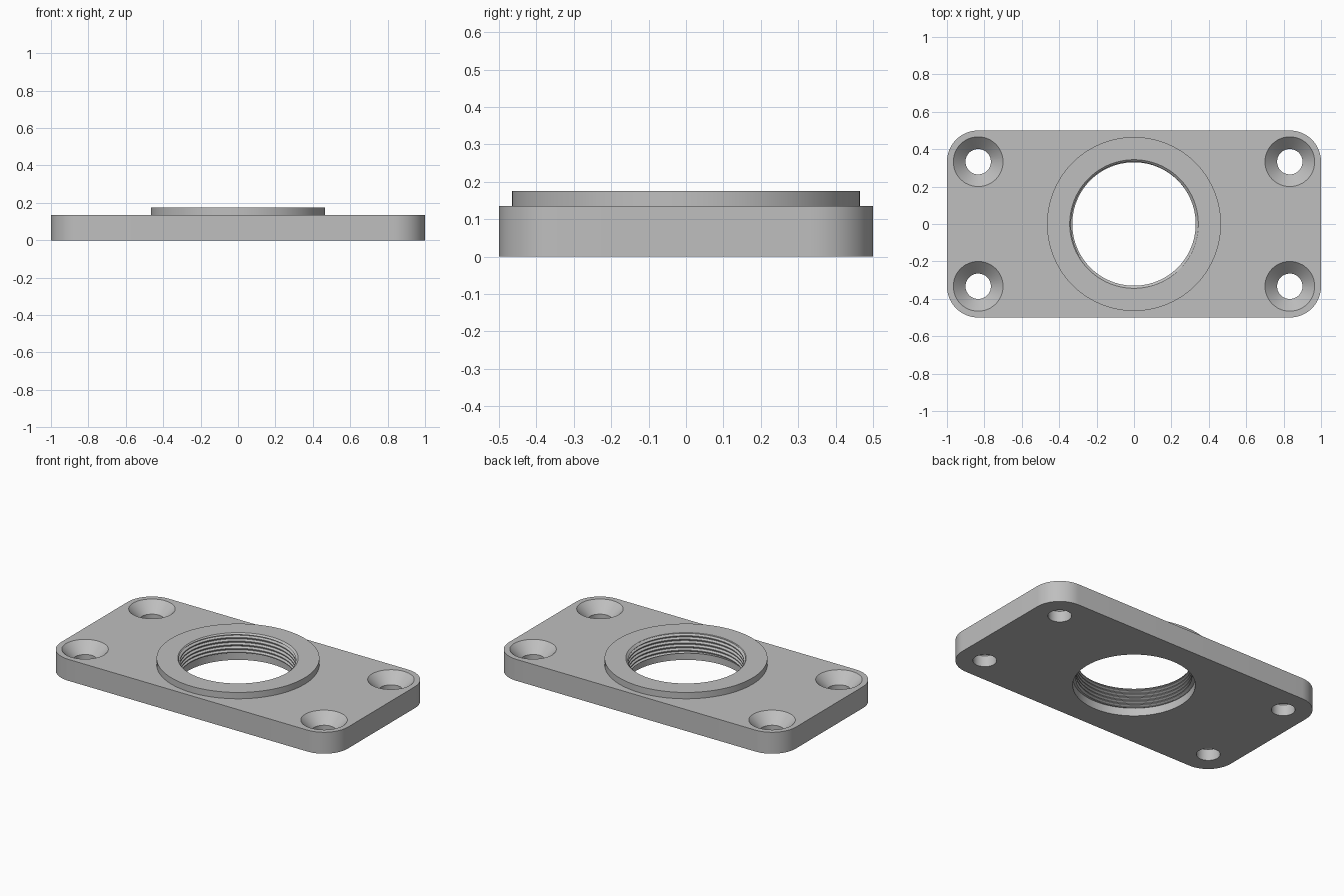
import bpy, bmesh
from math import pi, cos, sin, floor

if "Cube" in bpy.data.objects:
    bpy.data.objects.remove(bpy.data.objects["Cube"])

PLATE_TOP, COLLAR_TOP = 0.135, 0.175
MINOR, MAJOR, PITCH = 0.33, 0.343, 0.023

metal = bpy.data.materials.new("plain grey")
metal.use_nodes = True
GREY = (0.52, 0.52, 0.52, 1)
metal.diffuse_color = GREY
metal.node_tree.nodes["Principled BSDF"].inputs["Base Color"].default_value = GREY


def finish(name, bm):
    """Turn a bmesh into a linked object."""
    bmesh.ops.recalc_face_normals(bm, faces=bm.faces)
    mesh = bpy.data.meshes.new(name)
    bm.to_mesh(mesh)
    bm.free()
    mesh.materials.append(metal)
    obj = bpy.data.objects.new(name, mesh)
    bpy.context.collection.objects.link(obj)
    return obj


def stack(name, loops):
    """Closed solid skinned over loops of equal length."""
    bm = bmesh.new()
    rings = [[bm.verts.new(p) for p in loop] for loop in loops]
    n = len(rings[0])
    for low, high in zip(rings, rings[1:]):
        for i in range(n):
            j = (i + 1) % n
            bm.faces.new((low[i], low[j], high[j], high[i]))
    bm.faces.new(rings[0])
    bm.faces.new(rings[-1])
    return finish(name, bm)


def lathe(name, profile, n=96, cx=0, cy=0):
    return stack(name, [[(cx + r * cos(2 * pi * i / n), cy + r * sin(2 * pi * i / n), z)
                         for i in range(n)] for r, z in profile])


def rounded_rect(hx, hy, r, z, n=16):
    pts = []
    for q, (sx, sy) in enumerate(((1, 1), (-1, 1), (-1, -1), (1, -1))):
        for i in range(n + 1):
            a = (q + i / n) * pi / 2
            pts.append((sx * (hx - r) + r * cos(a), sy * (hy - r) + r * sin(a), z))
    return pts


def thread_cutter(z0, z1, n=96):
    """Helical V-thread solid, flattened at both ends."""
    shape = ((0, MINOR), (0.25, MINOR), (0.56, MAJOR), (0.69, MAJOR))
    bm = bmesh.new()
    first, last = floor(z0 / PITCH) - 2, floor(z1 / PITCH) + 2
    rows = [(k + f, r) for k in range(first, last) for f, r in shape]

    def vert(step, row):
        turn, r = row
        z = PITCH * (turn + step / n)
        if z <= z0 or z >= z1:
            r, z = MINOR, min(max(z, z0), z1)
        a = 2 * pi * step / n
        return bm.verts.new((r * cos(a), r * sin(a), z))

    columns = [[vert(s, row) for row in rows] for s in range(n + 1)]
    for a, b in zip(columns, columns[1:]):
        for k in range(len(rows) - 1):
            bm.faces.new((a[k], b[k], b[k + 1], a[k + 1]))
    bmesh.ops.remove_doubles(bm, verts=bm.verts, dist=1e-5)
    bmesh.ops.dissolve_degenerate(bm, edges=bm.edges, dist=1e-6)
    bmesh.ops.holes_fill(bm, edges=[e for e in bm.edges if e.is_boundary], sides=0)
    bmesh.ops.triangulate(bm, faces=[f for f in bm.faces if len(f.verts) < 6])
    return finish("thread_cutter", bm)


def combine(target, tool, operation):
    """Apply a boolean and discard the tool."""
    mod = target.modifiers.new(tool.name, "BOOLEAN")
    mod.operation, mod.solver, mod.object = operation, "EXACT", tool
    bpy.context.view_layer.objects.active = target
    bpy.ops.object.modifier_apply(modifier=mod.name)
    bpy.data.objects.remove(tool)


# Rounded base plate with raised collar
plate = stack("flange_plate", [rounded_rect(1, 0.5, 0.167, z) for z in (0, PLATE_TOP)])
combine(plate, lathe("collar", [(0.465, 0.06), (0.465, COLLAR_TOP)]), "UNION")

# Threaded bore, plain recess underneath and chamfer at the mouth
combine(plate, thread_cutter(0.03, 0.21), "DIFFERENCE")
combine(plate, lathe("recess_cutter", [(0.35, -0.05), (0.35, 0.05)]), "DIFFERENCE")
combine(plate, lathe("mouth_cutter", [(MINOR - 0.004, COLLAR_TOP - 0.016),
                                      (MAJOR + 0.001, COLLAR_TOP),
                                      (MAJOR + 0.001, 0.25)]), "DIFFERENCE")

# Countersunk screw holes in the four corners
for sx in (-1, 1):
    for sy in (-1, 1):
        screw = lathe("screw_cutter", [(0.068, -0.05), (0.068, PLATE_TOP - 0.065),
                                       (0.133, PLATE_TOP), (0.133, 0.25)],
                      48, sx * 0.833, sy * 0.333)
        combine(plate, screw, "DIFFERENCE")

bpy.ops.object.select_all(action="DESELECT")
plate.select_set(True)
bpy.context.view_layer.objects.active = plate
bpy.ops.object.shade_smooth_by_angle(angle=0.5)
